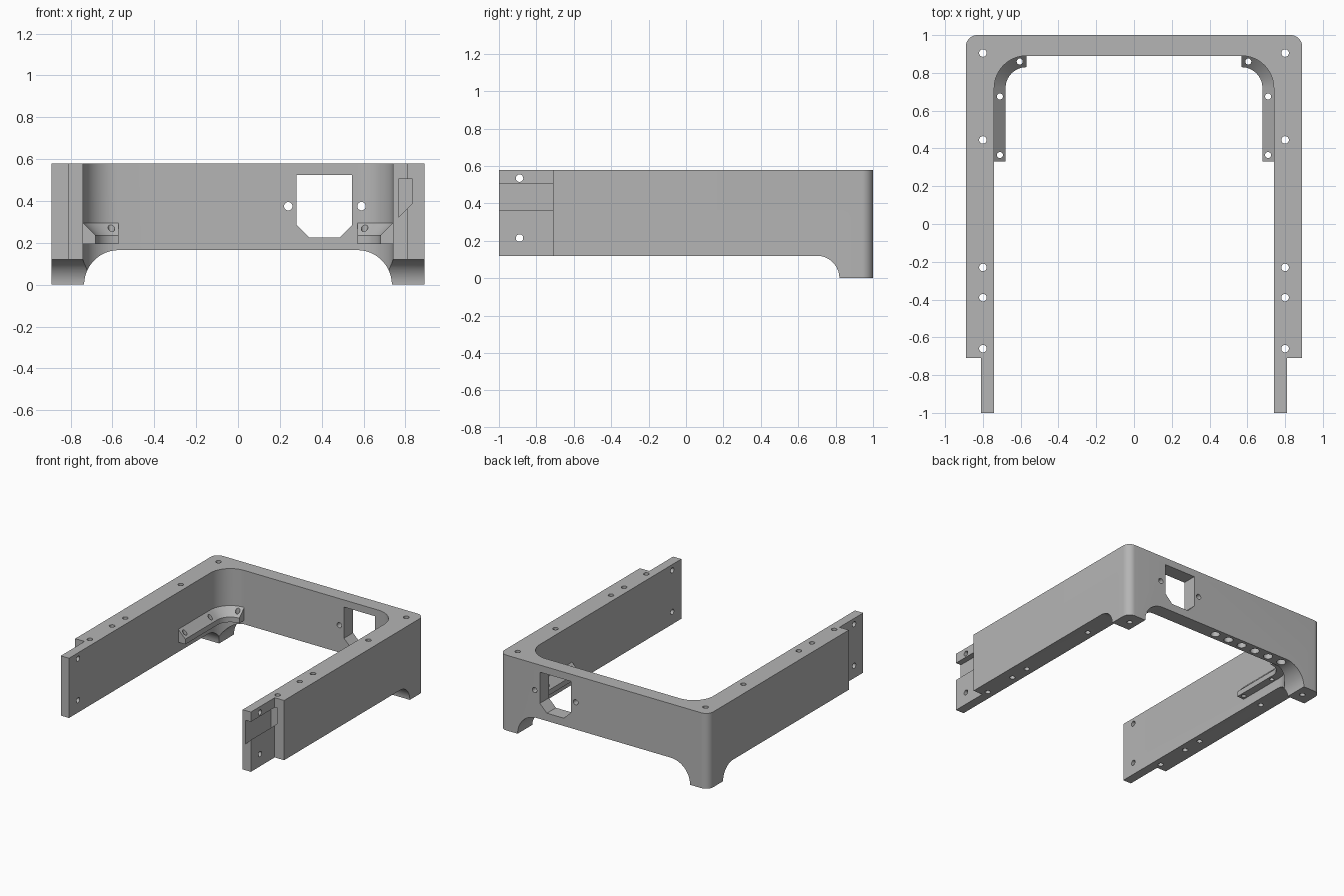
import bpy, bmesh
from math import sin, cos, pi, radians

cube = bpy.data.objects.get("Cube")
if cube:
    bpy.data.objects.remove(cube)

grey = bpy.data.materials.new("plain grey")
grey.use_nodes = True
GREY = (0.46, 0.46, 0.46, 1)
grey.diffuse_color = GREY
grey.node_tree.nodes["Principled BSDF"].inputs["Base Color"].default_value = GREY

PLACE = {"x": lambda a, b, h: (h, a, b),
         "y": lambda a, b, h: (a, h, b),
         "z": lambda a, b, h: (a, b, h)}


def arc(cx, cy, r, start, end, n=20):
    angles = [radians(start + (end - start) * i / n) for i in range(n + 1)]
    return [(cx + r * cos(t), cy + r * sin(t)) for t in angles]


def loft(name, rings):
    """Skin a row of equal closed rings and cap both ends."""
    bm = bmesh.new()
    rows = [[bm.verts.new(p) for p in ring] for ring in rings]
    n = len(rows[0])
    for a, b in zip(rows, rows[1:]):
        for i in range(n):
            j = (i + 1) % n
            bm.faces.new((a[i], a[j], b[j], b[i]))
    bm.faces.new(rows[0])
    bm.faces.new(rows[-1])
    bmesh.ops.recalc_face_normals(bm, faces=bm.faces[:])
    mesh = bpy.data.meshes.new(name)
    bm.to_mesh(mesh)
    bm.free()
    mesh.materials.append(grey)
    obj = bpy.data.objects.new(name, mesh)
    bpy.context.collection.objects.link(obj)
    return obj


def prism(name, outline, axis, lo, hi):
    return loft(name, [[PLACE[axis](a, b, h) for a, b in outline] for h in (lo, hi)])


def activate(obj):
    bpy.ops.object.select_all(action="DESELECT")
    obj.select_set(True)
    bpy.context.view_layer.objects.active = obj


def cut(target, outline, axis, lo, hi):
    cutter = prism("cutter", outline, axis, lo, hi)
    cutter.hide_render = True
    mod = target.modifiers.new("cut", "BOOLEAN")
    mod.operation = "DIFFERENCE"
    mod.solver = "EXACT"
    mod.object = cutter
    activate(target)
    bpy.ops.object.modifier_apply(modifier=mod.name)
    bpy.data.objects.remove(cutter)


def drill(target, a, b, r, axis, lo, hi):
    cut(target, arc(a, b, r, 0, 345, 23), axis, lo, hi)


def finish(obj):
    activate(obj)
    bpy.ops.object.shade_smooth_by_angle(angle=radians(30))


# U-shaped frame: right half of the footprint, then mirrored
half = arc(0.57, 0.72, 0.17, 90, 0)
half += [(0.74, -1), (0.81, -1), (0.81, -0.71), (0.89, -0.71)]
half += arc(0.83, 0.94, 0.06, 0, 90, 12)
frame = prism("frame", half + [(-x, y) for x, y in reversed(half)], "z", 0, 0.58)

# Undercut below the arms and arch below the back wall leave two corner feet
cut(frame, [(-1.2, -0.1), (0.82, -0.1)] + arc(0.7, 0, 0.12, 0, 90) + [(-1.2, 0.12)],
    "x", -1.2, 1.2)
cut(frame, [(-0.735, -0.1), (0.735, -0.1)] + arc(0.57, 0, 0.165, 0, 90)
    + arc(-0.57, 0, 0.165, 90, 180), "y", -1.2, 1.2)

# Socket window with chamfered lower corners, and its two screw holes
cut(frame, [(0.28, 0.525), (0.28, 0.285), (0.34, 0.225), (0.485, 0.225),
            (0.545, 0.285), (0.545, 0.525)], "y", 0.8, 1.2)
for x in (0.24, 0.59):
    drill(frame, x, 0.375, 0.02, "y", 0.8, 1.2)

# Vertical screw holes through both arms
for x in (-0.8, 0.8):
    for y in (0.905, 0.445, -0.23, -0.39, -0.66):
        drill(frame, x, y, 0.02, "z", -0.2, 0.8)

# Cross holes in the front tongues
for z in (0.215, 0.535):
    drill(frame, -0.89, z, 0.02, "x", -1.2, 1.2)

# Slot along the outside of the left tongue
cut(frame, [(0.766, 0.505), (0.766, 0.322), (0.834, 0.39), (0.834, 0.505)],
    "y", -1.2, -0.69)

# Row of blind holes under the back wall
for i in range(6):
    drill(frame, 0.04 - 0.122 * i, 0.945, 0.033, "z", 0.1, 0.26)
finish(frame)

# Sloped ledges that follow the inner corners
section = [(0.18, 0.305), (0.18, 0.195), (0.11, 0.195), (0.11, 0.235)]
for side, label in ((1, "left"), (-1, "right")):
    rings = [[(side * (0.57 + d), 0.33, z) for d, z in section]]
    for i in range(21):
        t = pi / 2 * i / 20
        rings.append([(side * (0.57 + d * cos(t)), 0.72 + d * sin(t), z)
                      for d, z in section])
    ledge = loft(label + "_corner_ledge", rings)
    for x, y in ((0.71, 0.365), (0.71, 0.675), (0.605, 0.86)):
        drill(ledge, side * x, y, 0.016, "z", 0.1, 0.4)
    finish(ledge)
